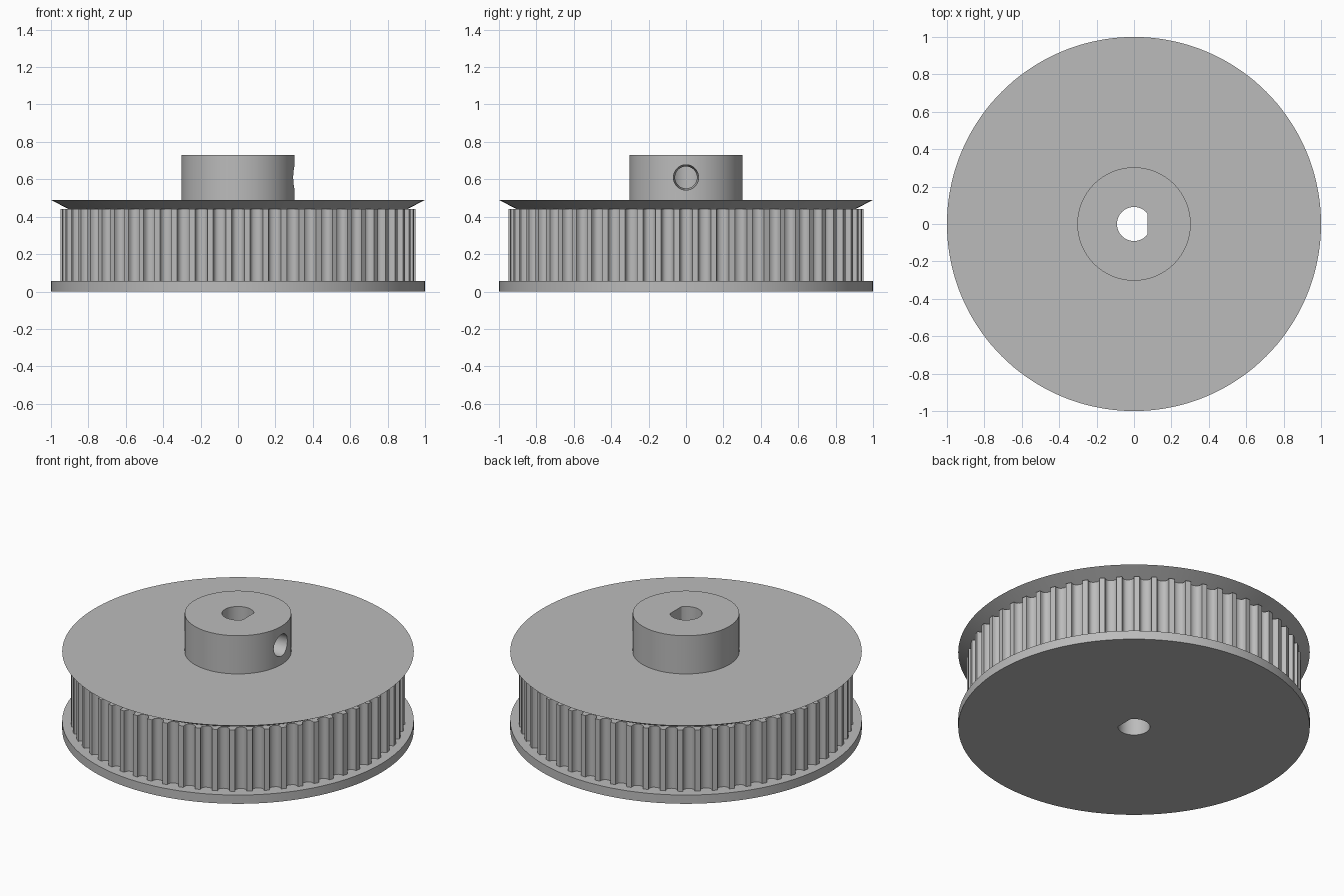
import bpy, bmesh
from math import pi, sin, cos, radians
from mathutils import Matrix

cube = bpy.data.objects.get("Cube")
if cube:
    bpy.data.objects.remove(cube, do_unlink=True)

metal = bpy.data.materials.new("plain_grey")
metal.use_nodes = True
GREY = (0.5, 0.5, 0.5, 1)
metal.diffuse_color = GREY
metal.node_tree.nodes["Principled BSDF"].inputs["Base Color"].default_value = GREY

TEETH, LAND_R, DEPTH, GROOVE_HALF = 60, 0.95, 0.038, 0.034
BORE_R, BORE_FLAT = 0.091, 0.072


def loft(name, points, z0, z1, top_scale=1.0):
    """Solid between an outline at z0 and the same outline, scaled, at z1."""
    bm = bmesh.new()
    low = [bm.verts.new((x, y, z0)) for x, y in points]
    high = [bm.verts.new((x * top_scale, y * top_scale, z1)) for x, y in points]
    bm.faces.new(low[::-1])
    bm.faces.new(high)
    n = len(points)
    for i in range(n):
        j = (i + 1) % n
        bm.faces.new((low[i], low[j], high[j], high[i]))
    mesh = bpy.data.meshes.new(name)
    bm.to_mesh(mesh)
    bm.free()
    mesh.materials.append(metal)
    obj = bpy.data.objects.new(name, mesh)
    bpy.context.collection.objects.link(obj)
    return obj


def circle(r, n=144):
    return [(r * cos(2 * pi * i / n), r * sin(2 * pi * i / n)) for i in range(n)]


def toothed_outline():
    """Narrow lands separated by round-cornered grooves."""
    pts = []
    for t in range(TEETH):
        middle = 2 * pi * t / TEETH
        for k in range(11):
            a = pi * k / 10
            c = cos(a)
            across = -GROOVE_HALF * (abs(c) ** 0.8) * (1 if c > 0 else -1)
            r = LAND_R - DEPTH * sin(a) ** 0.8 if 0 < k < 10 else LAND_R
            ang = middle + across / LAND_R
            pts.append((r * cos(ang), r * sin(ang)))
    return pts


def cut(obj, cutter):
    mod = obj.modifiers.new("cut", "BOOLEAN")
    mod.operation, mod.solver, mod.object = "DIFFERENCE", "EXACT", cutter
    bpy.context.view_layer.objects.active = obj
    bpy.ops.object.modifier_apply(modifier=mod.name)


# Pulley body, from the bottom up
parts = [
    loft("bottom_flange", circle(1.0), 0, 0.055),
    loft("toothed_ring", toothed_outline(), 0.055, 0.44),
    loft("top_flange", circle(0.905), 0.44, 0.49, 1 / 0.905),
    loft("hub", circle(0.303, 96), 0.49, 0.73),
]

# D-shaped shaft bore through every part
bore = loft("bore_cutter", [(min(x, BORE_FLAT), y) for x, y in circle(BORE_R, 64)], -0.1, 0.9)
for part in parts:
    cut(part, bore)

# Tapered set screw hole through the flat side of the hub
screw = loft("screw_cutter", circle(0.057, 48), 0.03, 0.36, 0.07 / 0.057)
screw.data.transform(Matrix.Translation((0, 0, 0.61)) @ Matrix.Rotation(pi / 2, 4, "Y"))
cut(parts[-1], screw)

for helper in (bore, screw):
    bpy.data.objects.remove(helper, do_unlink=True)

# Smooth round walls, crisp edges
for part in parts:
    bpy.ops.object.select_all(action="DESELECT")
    part.select_set(True)
    bpy.context.view_layer.objects.active = part
    bpy.ops.object.shade_smooth_by_angle(angle=radians(25))
